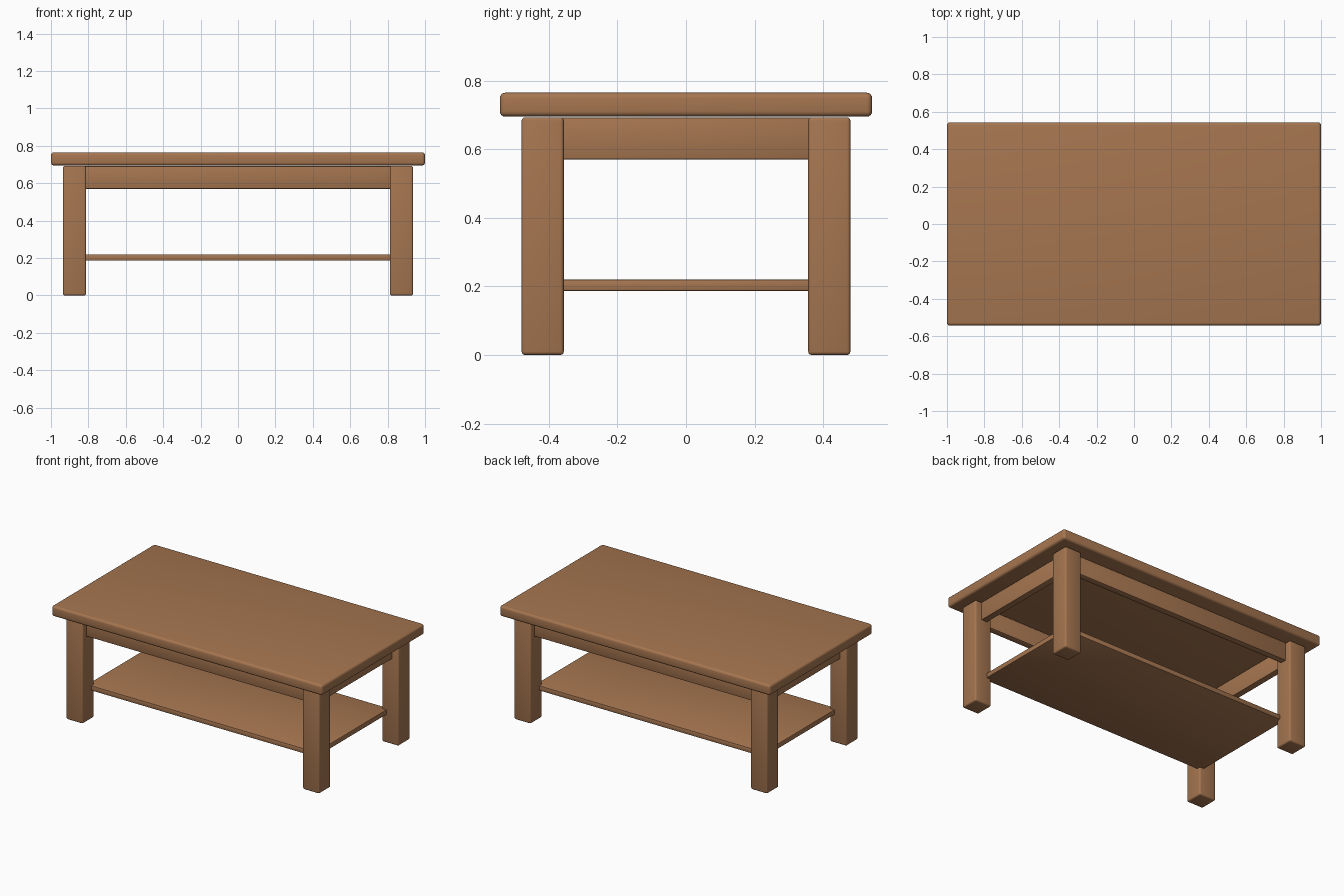
import bpy
import math

if "Cube" in bpy.data.objects:
    bpy.data.objects.remove(bpy.data.objects["Cube"])

wood = bpy.data.materials.new("warm brown wood")
wood.diffuse_color = (0.38, 0.18, 0.08, 1)
wood.use_nodes = True
wood.node_tree.nodes["Principled BSDF"].inputs["Base Color"].default_value = wood.diffuse_color


def board(name, lo, hi, bevel, segments=3):
    """Box between two corners with softly rounded edges."""
    centre = [(a + b) / 2 for a, b in zip(lo, hi)]
    bpy.ops.mesh.primitive_cube_add(size=1, location=centre)
    ob = bpy.context.object
    ob.name = name
    ob.scale = [b - a for a, b in zip(lo, hi)]
    bpy.ops.object.transform_apply(location=False, rotation=False, scale=True)
    mod = ob.modifiers.new("rounded edges", 'BEVEL')
    mod.width = bevel
    mod.segments = segments
    bpy.ops.object.modifier_apply(modifier=mod.name)
    ob.data.materials.append(wood)
    bpy.ops.object.shade_smooth_by_angle(angle=math.radians(35))
    return ob


# Table top
board("table_top", (-1, -0.543, 0.695), (1, 0.543, 0.765), 0.016, 4)

# Four square legs
for sx, side in ((-1, "left"), (1, "right")):
    for sy, end in ((-1, "front"), (1, "back")):
        x, y, h = sx * 0.874, sy * 0.418, 0.0615
        board(f"{end}_{side}_leg", (x - h, y - h, 0), (x + h, y + h, 0.693), 0.01)

# Aprons under the top, set back from the outer leg faces
t = 0.022
for s, end in ((-1, "front"), (1, "back")):
    y = s * 0.418
    board(f"{end}_apron", (-0.84, y - t, 0.57), (0.84, y + t, 0.692), 0.005, 2)
for s, side in ((-1, "left"), (1, "right")):
    x = s * 0.866
    board(f"{side}_apron", (x - t, -0.39, 0.57), (x + t, 0.39, 0.692), 0.005, 2)

# Lower shelf let into the legs
board("lower_shelf", (-0.847, -0.386, 0.186), (0.847, 0.386, 0.22), 0.006, 2)
